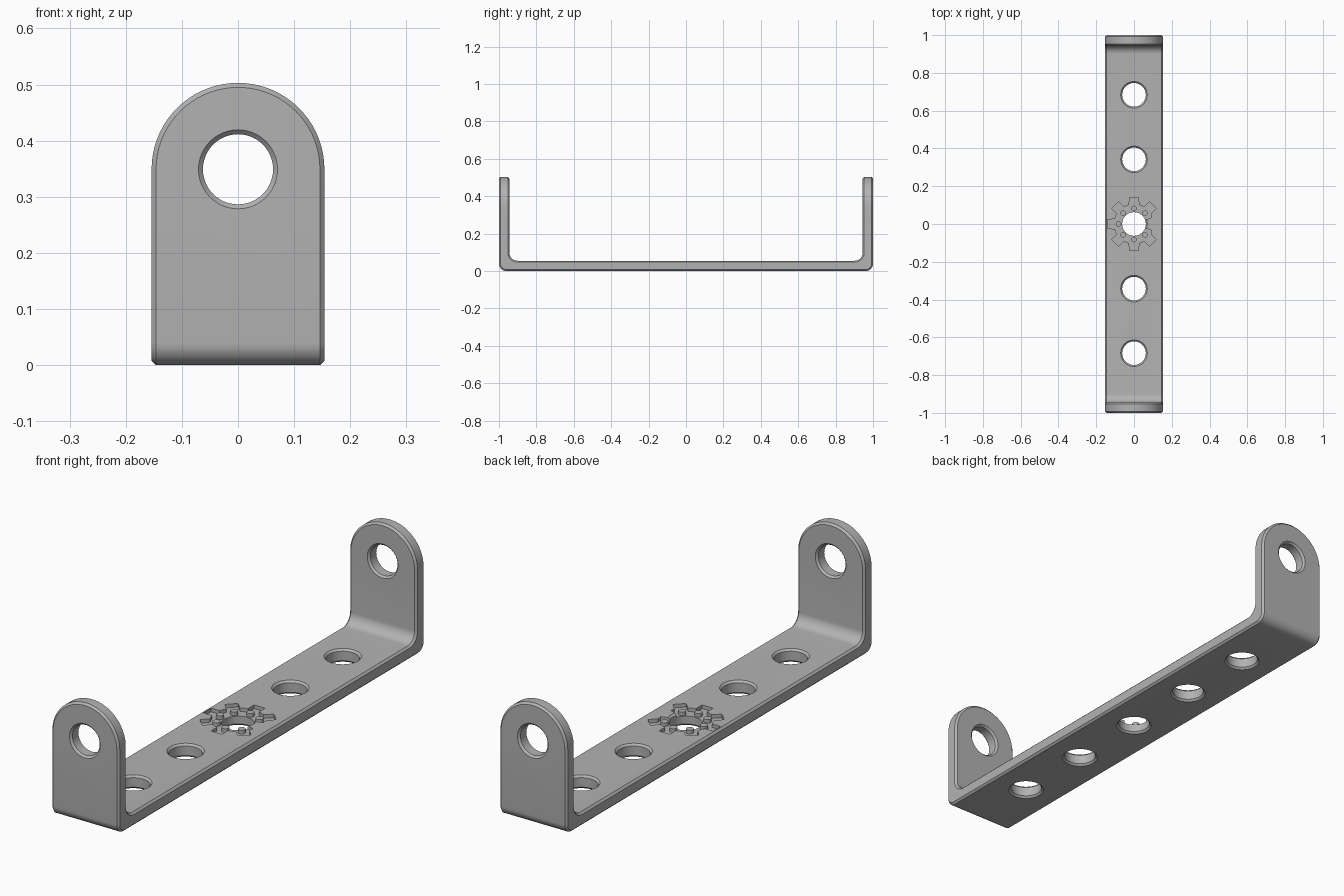
import bpy, bmesh, math
from mathutils import Matrix, Vector

if "Cube" in bpy.data.objects:
    bpy.data.objects.remove(bpy.data.objects["Cube"])

W, T, C = 0.154, 0.055, 0.008          # half width, sheet thickness, edge chamfer
ARCH_Z = 0.349                         # centre of the rounded ends
R_OUT, R_IN = 0.04, 0.045              # bend radii
HOLE_R, GEAR_DEPTH = 0.0625, 0.015

steel = bpy.data.materials.new("grey steel")
steel.use_nodes = True
GREY = (0.45, 0.45, 0.45, 1)
steel.diffuse_color = GREY
steel.node_tree.nodes["Principled BSDF"].inputs["Base Color"].default_value = GREY


def make(name, bm):
    bmesh.ops.recalc_face_normals(bm, faces=bm.faces)
    mesh = bpy.data.meshes.new(name)
    bm.to_mesh(mesh)
    bm.free()
    mesh.materials.append(steel)
    obj = bpy.data.objects.new(name, mesh)
    bpy.context.collection.objects.link(obj)
    return obj


def cut(target, cutter):
    mod = target.modifiers.new("cut", 'BOOLEAN')
    mod.operation, mod.solver, mod.object = 'DIFFERENCE', 'EXACT', cutter
    bpy.context.view_layer.objects.active = target
    bpy.ops.object.modifier_apply(modifier=mod.name)
    bpy.data.objects.remove(cutter)


# Layers through the sheet, outer face to inner face: (depth, edge inset)
LAYERS = [(0, C), (C, 0), (T - C, 0), (T, C)]


def arch_section(a):
    return [((W - i) * math.cos(a), -1 + d, ARCH_Z + (W - i) * math.sin(a))
            for d, i in LAYERS]


def bend_section(a):
    pts = []
    for d, i in LAYERS:
        if d < T / 2:
            centre, r = R_OUT, R_OUT - d
        else:
            centre, r = T + R_IN, R_IN + T - d
        pts.append((W - i, -1 + centre - r * math.cos(a), centre - r * math.sin(a)))
    return pts


# Strap: chamfered section swept from one rounded tip to the other
half = [arch_section(math.radians(a)) for a in range(90, -1, -5)]
half += [bend_section(math.radians(a)) for a in range(0, 91, 10)]
sections = half + [[(x, -y, z) for x, y, z in s] for s in reversed(half)]
bm = bmesh.new()
rings = []
for s in sections:
    loop = s + [(-x, y, z) for x, y, z in reversed(s)]
    rings.append([bm.verts.new(p) for p in loop])
for a, b in zip(rings, rings[1:]):
    for k in range(8):
        n = (k + 1) % 8
        bm.faces.new((a[k], a[n], b[n], b[k]))
bmesh.ops.remove_doubles(bm, verts=bm.verts, dist=1e-5)
bracket = make("bracket", bm)


# Chamfered hole cutter, along +z from the sheet surface
def add_hole(bm, matrix, n=48):
    wide = HOLE_R + 2 * C
    rows = []
    for h, r in [(-C, wide), (C, HOLE_R), (T - C, HOLE_R), (T + C, wide)]:
        rows.append([bm.verts.new(matrix @ Vector((r * math.cos(math.tau * k / n),
                                                   r * math.sin(math.tau * k / n), h)))
                     for k in range(n)])
    for a, b in zip(rows, rows[1:]):
        for k in range(n):
            m = (k + 1) % n
            bm.faces.new((a[k], a[m], b[m], b[k]))
    bm.faces.new(rows[0])
    bm.faces.new(rows[-1])


bm = bmesh.new()
for k in range(-2, 3):
    add_hole(bm, Matrix.Translation((0, 0.342 * k, 0)))
for y in (-1, 1 - T):
    add_hole(bm, Matrix.Translation((0, y, ARCH_Z)) @ Matrix.Rotation(-math.pi / 2, 4, 'X'))
cut(bracket, make("hole_cutter", bm))

# Engraved gear ring: seven teeth, open on the right
outline = [(0.05, 20), (0.098, 20)]
for k in range(1, 8):
    outline += [(r, 45 * k + a) for r, a in ((0.105, -14), (0.143, -10), (0.143, 10), (0.105, 14))]
outline += [(0.098, 340), (0.05, 340)]
bm = bmesh.new()
base = bm.faces.new([bm.verts.new((r * math.cos(math.radians(a)), r * math.sin(math.radians(a)),
                                   T - GEAR_DEPTH)) for r, a in outline])
top = bmesh.ops.extrude_face_region(bm, geom=[base])
bmesh.ops.translate(bm, vec=(0, 0, 0.04),
                    verts=[v for v in top["geom"] if isinstance(v, bmesh.types.BMVert)])
cut(bracket, make("gear_cutter", bm))

# Small round pegs standing in the engraving
bm = bmesh.new()
for k in range(1, 8):
    a = math.radians(45 * k)
    spot = (0.082 * math.cos(a), 0.082 * math.sin(a), T - GEAR_DEPTH / 2)
    bmesh.ops.create_cone(bm, cap_ends=True, segments=20, radius1=0.015, radius2=0.015,
                          depth=GEAR_DEPTH, matrix=Matrix.Translation(spot))
pegs = make("gear_pegs", bm)

# Smooth curved surfaces, keep chamfer edges crisp
bpy.ops.object.select_all(action='DESELECT')
for obj in (bracket, pegs):
    obj.select_set(True)
bpy.context.view_layer.objects.active = bracket
bpy.ops.object.shade_smooth_by_angle(angle=math.radians(30))
